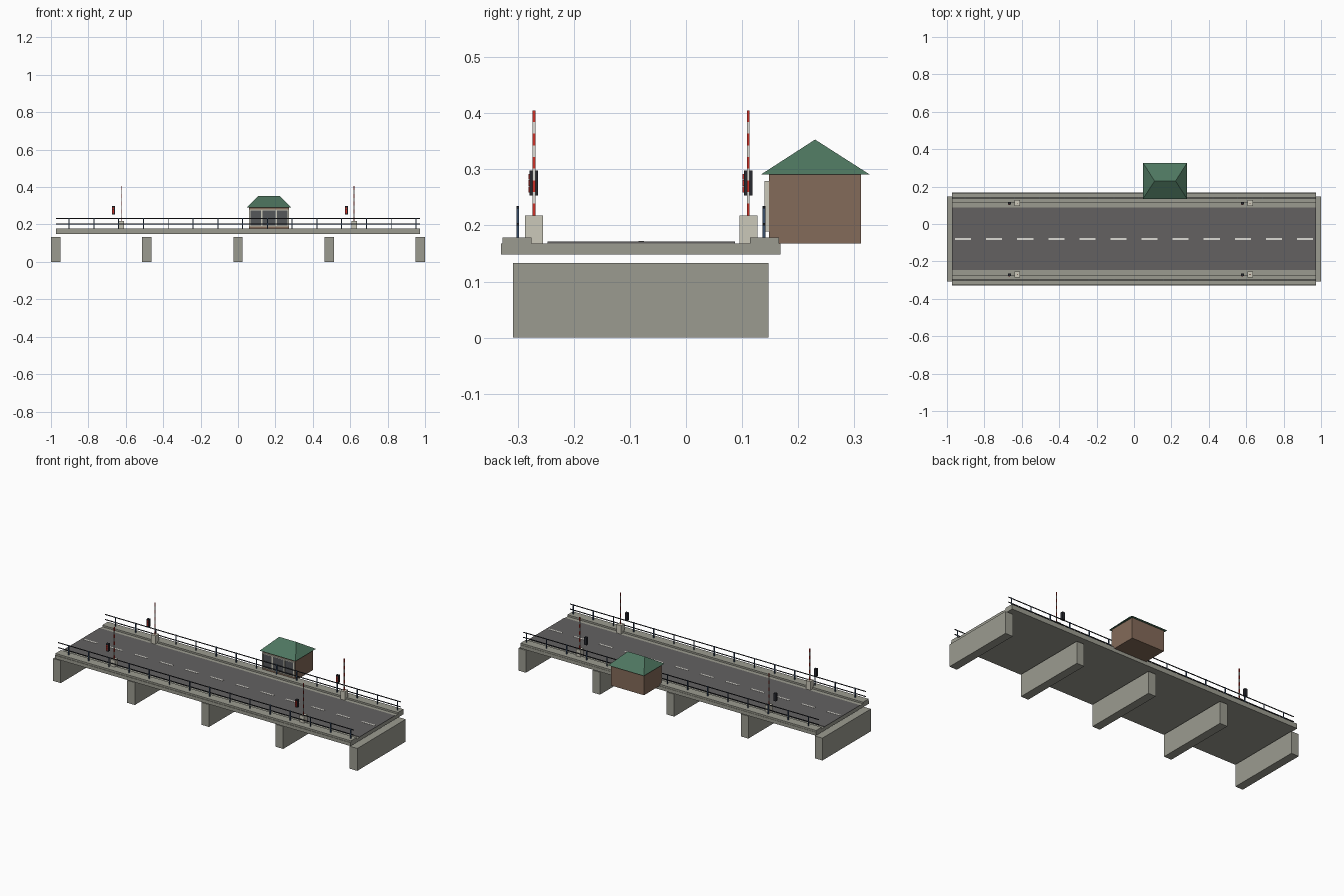
import bpy
import bmesh

cube = bpy.data.objects.get("Cube")
if cube:
    bpy.data.objects.remove(cube, do_unlink=True)


def material(name, r, g, b):
    m = bpy.data.materials.new(name)
    m.use_nodes = True
    m.diffuse_color = (r, g, b, 1)
    bsdf = next(n for n in m.node_tree.nodes if n.type == 'BSDF_PRINCIPLED')
    bsdf.inputs["Base Color"].default_value = (r, g, b, 1)
    return m


concrete = material("concrete grey", 0.33, 0.33, 0.28)
asphalt = material("asphalt", 0.125, 0.12, 0.12)
white = material("white paint", 0.72, 0.71, 0.66)
cream = material("pale stone", 0.6, 0.58, 0.49)
red = material("signal red", 0.6, 0.03, 0.02)
black = material("dark housing", 0.02, 0.022, 0.028)
steel_blue = material("railing blue", 0.04, 0.075, 0.14)
brick = material("brown brick", 0.23, 0.145, 0.1)
green = material("roof green", 0.075, 0.18, 0.115)
glass = material("dark glass", 0.09, 0.095, 0.1)


def finish(name, bm, mats):
    bmesh.ops.recalc_face_normals(bm, faces=bm.faces)
    mesh = bpy.data.meshes.new(name)
    bm.to_mesh(mesh)
    bm.free()
    for m in mats:
        mesh.materials.append(m)
    ob = bpy.data.objects.new(name, mesh)
    bpy.context.collection.objects.link(ob)
    return ob


def add_box(bm, xs, ys, zs, index=0):
    verts = bmesh.ops.create_cube(bm, size=1)["verts"]
    for v in verts:
        v.co = [r[0] if c < 0 else r[1] for c, r in zip(v.co, (xs, ys, zs))]
    for f in {f for v in verts for f in v.link_faces}:
        f.material_index = index


def boxes(name, mat, *specs):
    bm = bmesh.new()
    for spec in specs:
        add_box(bm, *spec)
    return finish(name, bm, [mat])


def around(c, half):
    return (c - half, c + half)


END = 0.972
SPAN = (-END, END)

# Piers and deck
boxes("piers", concrete, *[(around(x, 0.025), (-0.308, 0.147), (0, 0.133))
                           for x in (-0.975, -0.488, 0, 0.488, 0.975)])
boxes("deck", concrete, (SPAN, (-0.33, 0.168), (0.148, 0.168)))
boxes("kerbs", concrete, *[(SPAN, ys, (0.168, 0.178))
                           for ys in ((-0.327, -0.275), (0.114, 0.166))])

# Road with dashed centre line
boxes("roadway", asphalt, (SPAN, (-0.247, 0.087), (0.168, 0.171)))
boxes("centre_dashes", white, *[(around(-0.914 + i * 0.1662, 0.043), around(-0.08, 0.005),
                                 (0.171, 0.1722)) for i in range(12)])

# Railings on both edges
for side, y in (("front", -0.3), ("back", 0.139)):
    boxes(side + "_railing_posts", steel_blue,
          *[(around(-0.903 + i * 0.1325, 0.0025), around(y, 0.0025), (0.178, 0.235))
            for i in range(15)])
    boxes(side + "_railing_bars", black,
          *[(SPAN, around(y, 0.002), around(z, 0.002)) for z in (0.202, 0.232)])

# Raised barriers and signals, one pair on each side of the road
for side, y in (("front", -0.271), ("back", 0.111)):
    for end, x in (("right", -0.624), ("left", 0.621)):
        tag = side + "_" + end
        boxes(tag + "_barrier_base", cream,
              (around(x, 0.015), around(y, 0.016), (0.168, 0.218)))
        bm = bmesh.new()
        step = 0.187 / 9
        for i in range(9):
            z = 0.218 + i * step
            add_box(bm, around(x, 0.0022), around(y, 0.0024), (z, z + step), i % 2)
        finish(tag + "_barrier_arm", bm, [red, white])
        sx = x - 0.042
        boxes(tag + "_signal_housing", black,
              (around(sx, 0.008), around(y, 0.0075), (0.253, 0.298)))
        boxes(tag + "_signal_lamps", red,
              *[(around(sx, 0.004), (y - 0.01, y - 0.0075), around(z, 0.005))
                for z in (0.264, 0.2755, 0.287)])

# Keeper's house
boxes("house_walls", brick, ((0.058, 0.274), (0.148, 0.312), (0.168, 0.292)))

# Hipped roof: box whose top is drawn in to a ridge
bm = bmesh.new()
eaves = [bm.verts.new((x, y, 0.291)) for x, y in
         ((0.048, 0.134), (0.284, 0.134), (0.284, 0.327), (0.048, 0.327))]
ridge = [bm.verts.new((x, 0.23, 0.353)) for x in (0.11, 0.222)]
a, b, c, d = eaves
for loop in ((a, b, ridge[1], ridge[0]), (b, c, ridge[1]),
             (c, d, ridge[0], ridge[1]), (d, a, ridge[0]), (d, c, b, a)):
    bm.faces.new(loop)
finish("house_roof", bm, [green])

# Front windows with pale frames
boxes("house_windows", glass, ((0.064, 0.268), (0.143, 0.148), (0.19, 0.277)))
uprights = [(around(x, 0.004), (0.14, 0.148), (0.19, 0.277)) for x in (0.064, 0.127, 0.204, 0.268)]
rails = [((0.06, 0.272), (0.14, 0.148), around(z, 0.0025)) for z in (0.192, 0.277)]
boxes("window_frames", cream, *uprights, *rails)
